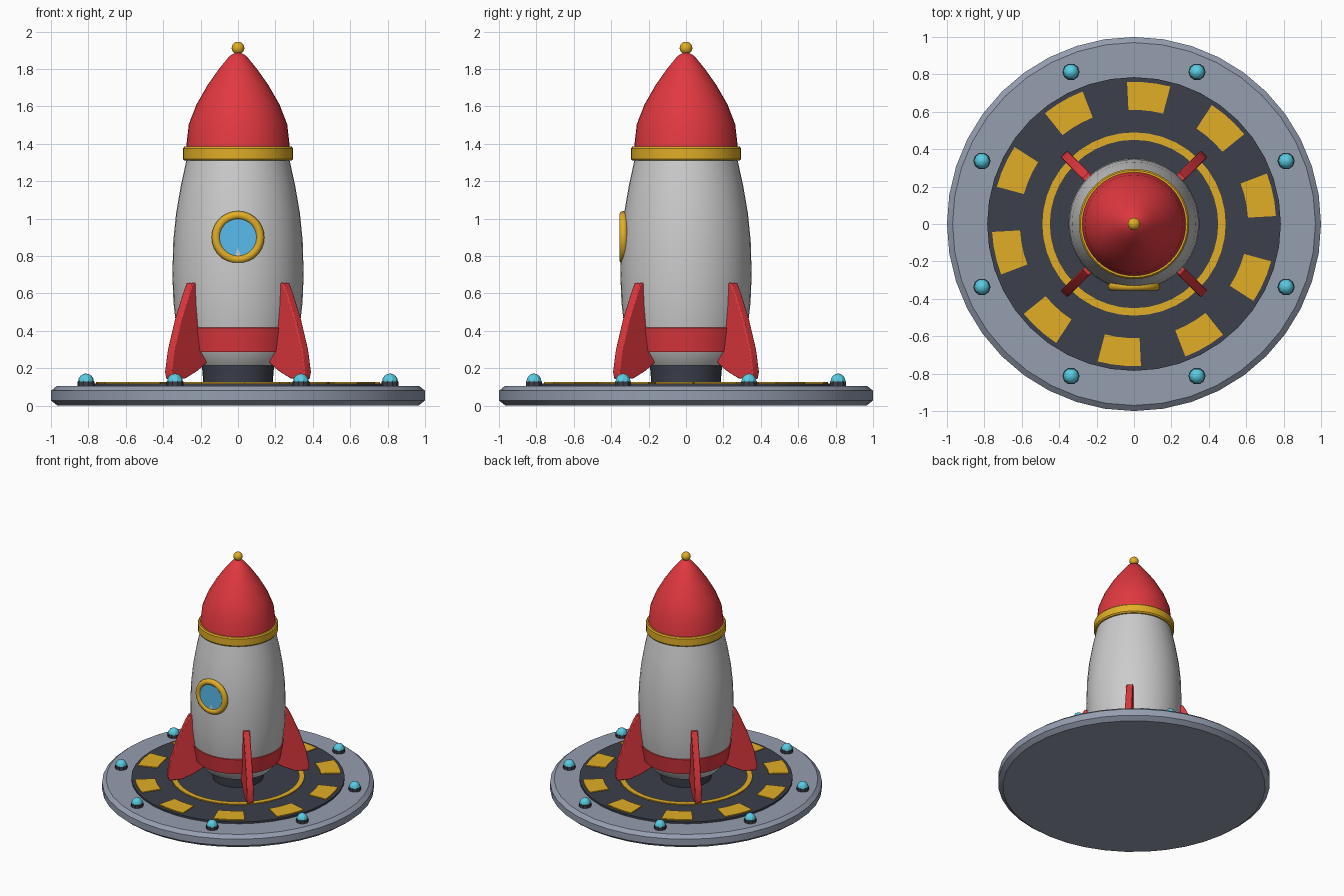
import bpy, bmesh
from math import sin, cos, pi, radians
from mathutils import Matrix

if "Cube" in bpy.data.objects:
    bpy.data.objects.remove(bpy.data.objects["Cube"])


def material(name, r, g, b):
    m = bpy.data.materials.new(name)
    m.diffuse_color = (r, g, b, 1)
    m.use_nodes = True
    m.node_tree.nodes["Principled BSDF"].inputs["Base Color"].default_value = m.diffuse_color
    return m


RED = material("red", 0.75, 0.04, 0.05)
GOLD = material("gold", 0.75, 0.42, 0.02)
DARK = material("dark", 0.045, 0.05, 0.07)
STEEL = material("steel", 0.30, 0.34, 0.43)
TEAL = material("teal", 0.10, 0.60, 0.75)
BLUE = material("blue", 0.10, 0.50, 0.85)


def finish(name, bm, mat=None, smooth=30):
    bmesh.ops.recalc_face_normals(bm, faces=bm.faces[:])
    me = bpy.data.meshes.new(name)
    bm.to_mesh(me)
    bm.free()
    ob = bpy.data.objects.new(name, me)
    bpy.context.collection.objects.link(ob)
    if mat:
        me.materials.append(mat)
    if smooth:
        bpy.ops.object.select_all(action='DESELECT')
        ob.select_set(True)
        bpy.context.view_layer.objects.active = ob
        bpy.ops.object.shade_smooth_by_angle(angle=radians(smooth))
    return ob


def lathe(name, profile, mat=None, segs=36, matrix=None, closed=False, smooth=30):
    """Spin (radius, height) points about z; open profiles get end caps."""
    bm = bmesh.new()
    rings = [[bm.verts.new((r * cos(2 * pi * i / segs), r * sin(2 * pi * i / segs), z))
              for i in range(segs)] for r, z in profile]
    pairs = list(zip(rings, rings[1:]))
    if closed:
        pairs.append((rings[-1], rings[0]))
    else:
        bm.faces.new(rings[0])
        bm.faces.new(rings[-1])
    for a, b in pairs:
        for i in range(segs):
            j = (i + 1) % segs
            bm.faces.new((a[i], a[j], b[j], b[i]))
    if matrix:
        bm.transform(matrix)
    return finish(name, bm, mat, smooth)


def arc_plate(name, r0, r1, z0, z1, a0, a1, mat, steps=3):
    """Thin raised marking covering an arc of the deck."""
    bm = bmesh.new()
    angles = [radians(a0 + (a1 - a0) * i / steps) for i in range(steps + 1)]
    outline = [(r1, a) for a in angles] + [(r0, a) for a in reversed(angles)]
    face = bm.faces.new([bm.verts.new((r * cos(a), r * sin(a), z0)) for r, a in outline])
    ext = bmesh.ops.extrude_face_region(bm, geom=[face])
    bmesh.ops.translate(bm, vec=(0, 0, z1 - z0),
                        verts=[v for v in ext["geom"] if isinstance(v, bmesh.types.BMVert)])
    return finish(name, bm, mat, 0)


# Launch pad
lathe("pad_base", [(0.965, 0), (1, 0.028), (1, 0.08), (0.97, 0.105)], STEEL, 40)
lathe("pad_deck", [(0.785, 0.09), (0.785, 0.12)], DARK, 40)
lathe("deck_ring", [(0.45, 0.115), (0.49, 0.115), (0.49, 0.128), (0.45, 0.128)],
      GOLD, 40, closed=True)
for k in range(10):
    a = 12 + 36 * k
    arc_plate(f"deck_marking_{k + 1}", 0.61, 0.76, 0.115, 0.128, a - 8.8, a + 8.8, GOLD)

# Pad lamps
for k in range(8):
    a = radians(22.5 + 45 * k)
    place = Matrix.Translation((0.88 * cos(a), 0.88 * sin(a), 0))
    lathe(f"lamp_socket_{k + 1}", [(0.046, 0.095), (0.046, 0.13)], DARK, 10, place)
    dome = [(0.042 * cos(t * pi / 8), 0.13 + 0.042 * sin(t * pi / 8)) for t in (0, 1, 2, 3, 3.9)]
    lathe(f"lamp_dome_{k + 1}", dome, TEAL, 10, place)

# Rocket hull
lathe("nozzle", [(0.185, 0.115), (0.195, 0.24)], DARK, 32)
lathe("hull", [(0.25, 0.215), (0.305, 0.285), (0.33, 0.42), (0.345, 0.55), (0.351, 0.7),
               (0.346, 0.88), (0.331, 1.03), (0.305, 1.18), (0.272, 1.33)], None, 40)
lathe("hull_band", [(0.295, 0.285), (0.314, 0.288), (0.336, 0.415), (0.32, 0.42)],
      RED, 40, smooth=40)
lathe("collar", [(0.27, 1.31), (0.287, 1.31), (0.295, 1.32), (0.295, 1.375),
                 (0.287, 1.385), (0.27, 1.385)], GOLD, 40)
lathe("nose_cone", [(0.278, 1.375), (0.263, 1.505), (0.222, 1.61), (0.162, 1.715),
                    (0.102, 1.8), (0.045, 1.87), (0.01, 1.89)], RED, 40)
bm = bmesh.new()
bmesh.ops.create_uvsphere(bm, u_segments=16, v_segments=10, radius=0.034,
                          matrix=Matrix.Translation((0, 0, 1.912)))
finish("nose_ball", bm, GOLD)

# Porthole on the front
window = Matrix.Translation((0, -0.335, 0.9)) @ Matrix.Rotation(pi / 2, 4, 'X')
tube = [(0.118 + 0.023 * cos(t * pi / 5), 0.023 * sin(t * pi / 5)) for t in range(10)]
lathe("porthole_ring", tube, GOLD, 28, window, closed=True, smooth=60)
lathe("porthole_glass", [(0.11, -0.03), (0.11, 0.012)], BLUE, 28, window)

# Four fins on the diagonals
FIN = [(0.24, 0.24), (0.33, 0.185), (0.42, 0.145), (0.52, 0.142), (0.53, 0.18),
       (0.508, 0.3), (0.455, 0.46), (0.39, 0.61), (0.365, 0.655), (0.33, 0.66), (0.28, 0.55)]
for k in range(4):
    bm = bmesh.new()
    face = bm.faces.new([bm.verts.new((r, -0.025, z)) for r, z in FIN])
    ext = bmesh.ops.extrude_face_region(bm, geom=[face])
    bmesh.ops.translate(bm, vec=(0, 0.05, 0),
                        verts=[v for v in ext["geom"] if isinstance(v, bmesh.types.BMVert)])
    bm.transform(Matrix.Rotation(radians(45 + 90 * k), 4, 'Z'))
    fin = finish(f"fin_{k + 1}", bm, RED)
    bevel = fin.modifiers.new("edge_bevel", 'BEVEL')
    bevel.width = 0.006
    bevel.segments = 2
    bevel.limit_method = 'ANGLE'
    bevel.angle_limit = radians(60)
